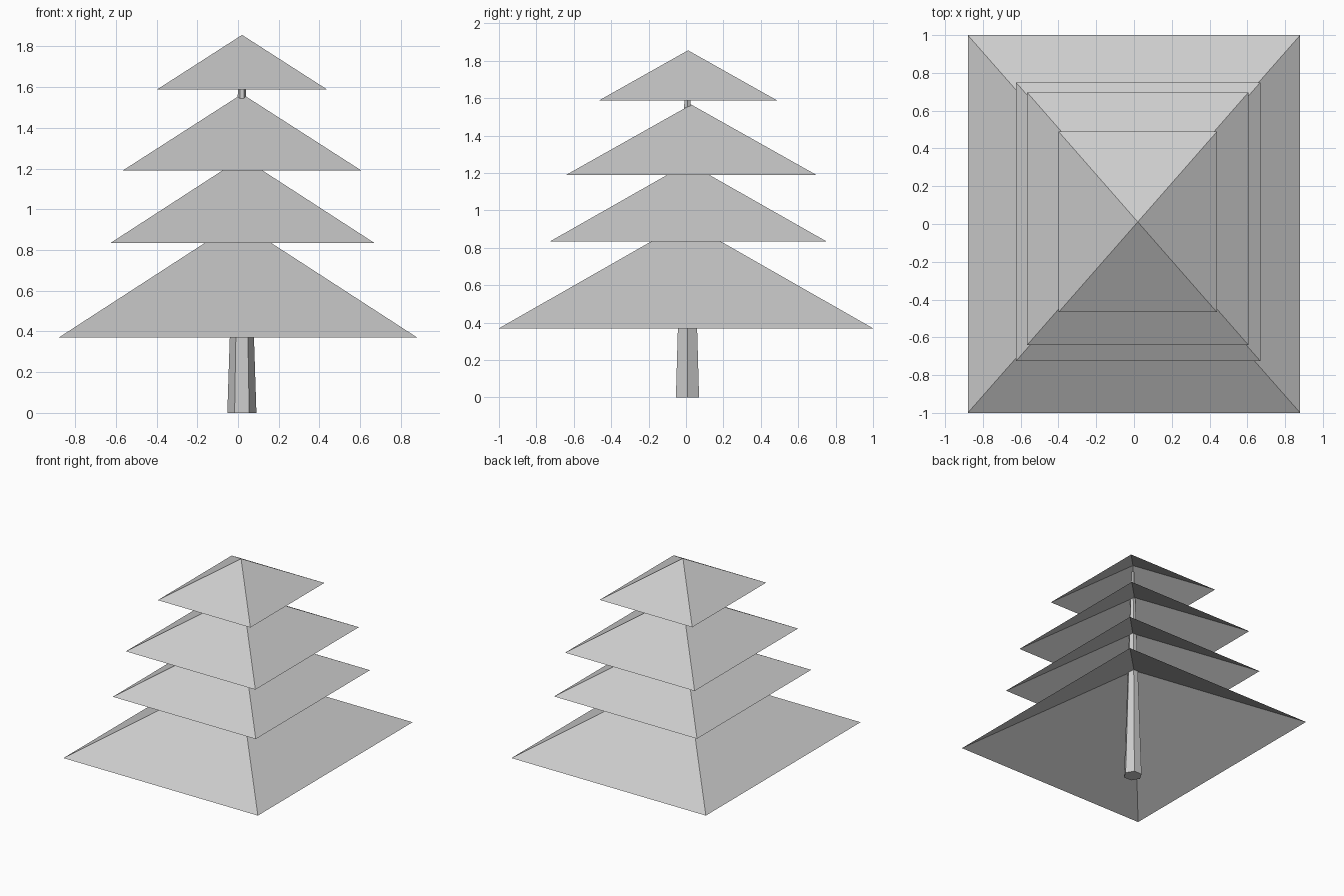
import bpy
import bmesh
from math import cos, sin, pi, sqrt

cube = bpy.data.objects.get("Cube")
if cube:
    bpy.data.objects.remove(cube, do_unlink=True)

GREY = (0.604, 0.604, 0.604, 1.0)
grey = bpy.data.materials.new("light grey")
grey.use_nodes = True
grey.diffuse_color = GREY
grey.node_tree.nodes["Principled BSDF"].inputs["Base Color"].default_value = GREY


def ring(bm, sides, center, rx, ry, z, turn=0.0):
    """Add a ring of vertices, counter-clockwise seen from above."""
    angles = [turn + 2 * pi * i / sides for i in range(sides)]
    return [bm.verts.new((center[0] + rx * cos(a), center[1] + ry * sin(a), z))
            for a in angles]


def finish(bm, name):
    mesh = bpy.data.meshes.new(name)
    bm.to_mesh(mesh)
    bm.free()
    mesh.materials.append(grey)
    obj = bpy.data.objects.new(name, mesh)
    bpy.context.collection.objects.link(obj)


def branch_tier(name, center, half_x, half_y, z, apex_z):
    """Hollow four-sided pyramid, open underneath."""
    bm = bmesh.new()
    base = ring(bm, 4, center, half_x * sqrt(2), half_y * sqrt(2), z, pi / 4)
    apex = bm.verts.new((center[0], center[1], apex_z))
    for i in range(4):
        bm.faces.new((base[i], base[(i + 1) % 4], apex))
    finish(bm, name)


def tapered_trunk(name, center, bottom_radius, top_radius, height):
    """Six-sided tapering post with closed ends."""
    bm = bmesh.new()
    low = ring(bm, 6, center, bottom_radius, bottom_radius, 0)
    high = ring(bm, 6, center, top_radius, top_radius, height)
    for i in range(6):
        j = (i + 1) % 6
        bm.faces.new((low[i], low[j], high[j], high[i]))
    bm.faces.new(low[::-1])
    bm.faces.new(high)
    finish(bm, name)


# Trunk runs up through every tier
tapered_trunk("trunk", (0.019, 0.008), 0.0715, 0.0125, 1.8)

# Branch tiers from the ground up
branch_tier("bottom_branches", (0, 0), 0.88, 1.0, 0.37, 0.94)
branch_tier("lower_middle_branches", (0.022, 0.012), 0.647, 0.738, 0.835, 1.254)
branch_tier("upper_middle_branches", (0.02, 0.028), 0.586, 0.669, 1.19, 1.566)
branch_tier("top_branches", (0.02, 0.011), 0.419, 0.478, 1.587, 1.856)
